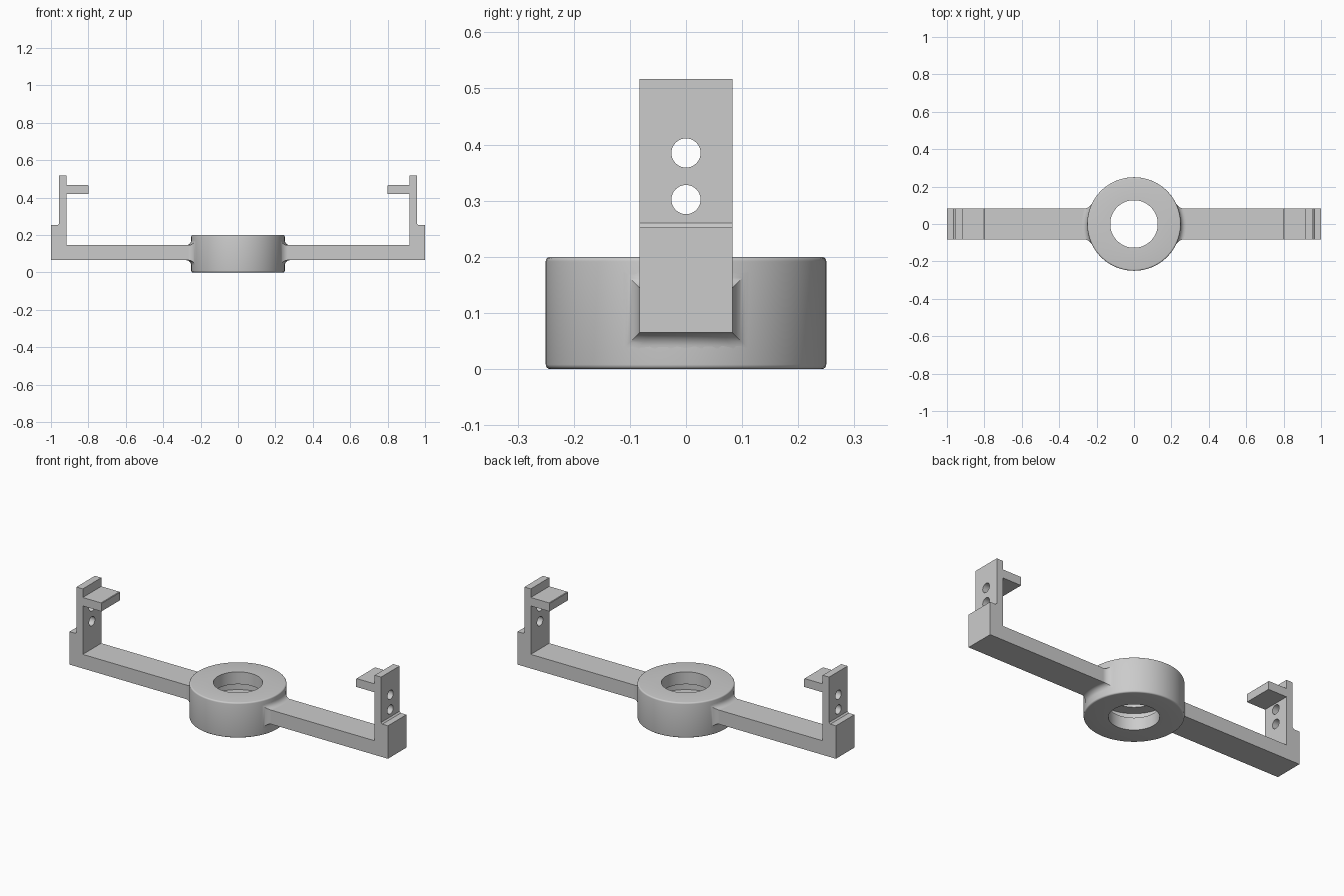
import bpy, bmesh, math

if "Cube" in bpy.data.objects:
    bpy.data.objects.remove(bpy.data.objects["Cube"])

grey = bpy.data.materials.new("mid grey")
grey.diffuse_color = (0.6, 0.6, 0.6, 1)
grey.use_nodes = True
grey.node_tree.nodes["Principled BSDF"].inputs["Base Color"].default_value = grey.diffuse_color

HALF = 0.083               # half width of the arms
LOW, HIGH = 0.065, 0.145   # arm underside and top
RING = 0.25                # hub outer radius


def finish(bm, name, smooth=True):
    bmesh.ops.remove_doubles(bm, verts=bm.verts, dist=1e-5)
    bmesh.ops.recalc_face_normals(bm, faces=bm.faces)
    mesh = bpy.data.meshes.new(name)
    bm.to_mesh(mesh)
    bm.free()
    mesh.materials.append(grey)
    ob = bpy.data.objects.new(name, mesh)
    bpy.context.collection.objects.link(ob)
    bpy.ops.object.select_all(action='DESELECT')
    ob.select_set(True)
    bpy.context.view_layer.objects.active = ob
    if smooth:
        bpy.ops.object.shade_smooth_by_angle(angle=math.radians(30))
    return ob


# Hub: lathed ring with rounded outer rims and a wider bearing pocket inside
r = 0.008
arc = [(r * math.sin(a), r * (1 - math.cos(a))) for a in [math.pi / 2 * i / 4 for i in range(5)]]
profile = [(RING - r + x, z) for x, z in arc]
profile += [(RING - r + x, 0.2 - z) for x, z in reversed(arc)]
profile += [(0.127, 0.2), (0.127, 0.13), (0.19, 0.13), (0.19, 0.07), (0.127, 0.07), (0.127, 0)]
bm = bmesh.new()
vs = [bm.verts.new((x, 0, z)) for x, z in profile]
es = [bm.edges.new((vs[i], vs[(i + 1) % len(vs)])) for i in range(len(vs))]
bmesh.ops.spin(bm, geom=vs + es, cent=(0, 0, 0), axis=(0, 0, 1), angle=math.tau, steps=96)
finish(bm, "hub_ring")


def blend(side):
    """Flared fillet joining an arm to the hub, following the hub's curve."""
    rad, n = 0.028, 8
    steps = [(-0.015, rad)]
    for i in range(n + 1):
        a = math.pi / 2 * i / n
        steps.append((rad * (1 - math.cos(a)), rad * (1 - math.sin(a))))
    bm = bmesh.new()
    loops = []
    for d, f in steps:
        w = HALF + f
        ys = [w * (k / 4 - 1) for k in range(9)]
        pts = [(y, HIGH + f) for y in ys] + [(y, LOW - f) for y in reversed(ys)]
        loops.append([bm.verts.new((side * math.sqrt((RING + d) ** 2 - y * y), y, z)) for y, z in pts])
    for a, b in zip(loops, loops[1:]):
        for i in range(len(a)):
            j = (i + 1) % len(a)
            bm.faces.new((a[i], a[j], b[j], b[i]))
    finish(bm, "arm_fillet")


def arm(side):
    """Arm, upright bracket and inward shelf as one extruded side profile."""
    outline = [(0.235, LOW), (1.0, LOW), (1.0, 0.252), (0.965, 0.252), (0.957, 0.26),
               (0.957, 0.517), (0.917, 0.517), (0.917, 0.468), (0.803, 0.468), (0.8, 0.465),
               (0.8, 0.42), (0.917, 0.42), (0.917, HIGH), (0.235, HIGH)]
    bm = bmesh.new()
    face = bm.faces.new([bm.verts.new((side * x, -HALF, z)) for x, z in outline])
    ext = bmesh.ops.extrude_face_region(bm, geom=[face])
    bmesh.ops.translate(bm, vec=(0, 2 * HALF, 0),
                        verts=[v for v in ext["geom"] if isinstance(v, bmesh.types.BMVert)])
    body = finish(bm, "bracket_arm", smooth=False)

    # Two screw holes through the upright
    bm = bmesh.new()
    for z in (0.302, 0.385):
        cyl = bmesh.ops.create_cone(bm, cap_ends=True, segments=40, radius1=0.026, radius2=0.026, depth=0.2)
        for v in cyl["verts"]:
            x, y, h = v.co
            v.co = (side * 0.937 + h, y, z + x)
    cutter = finish(bm, "screw_hole_cutter", smooth=False)
    cutter.hide_render = True
    bpy.context.view_layer.objects.active = body
    mod = body.modifiers.new("screw_holes", 'BOOLEAN')
    mod.operation, mod.solver, mod.object = 'DIFFERENCE', 'EXACT', cutter
    bpy.ops.object.modifier_apply(modifier=mod.name)
    bpy.data.objects.remove(cutter)
    bpy.ops.object.select_all(action='DESELECT')
    body.select_set(True)
    bpy.ops.object.shade_smooth_by_angle(angle=math.radians(30))


for side in (-1, 1):
    blend(side)
    arm(side)
